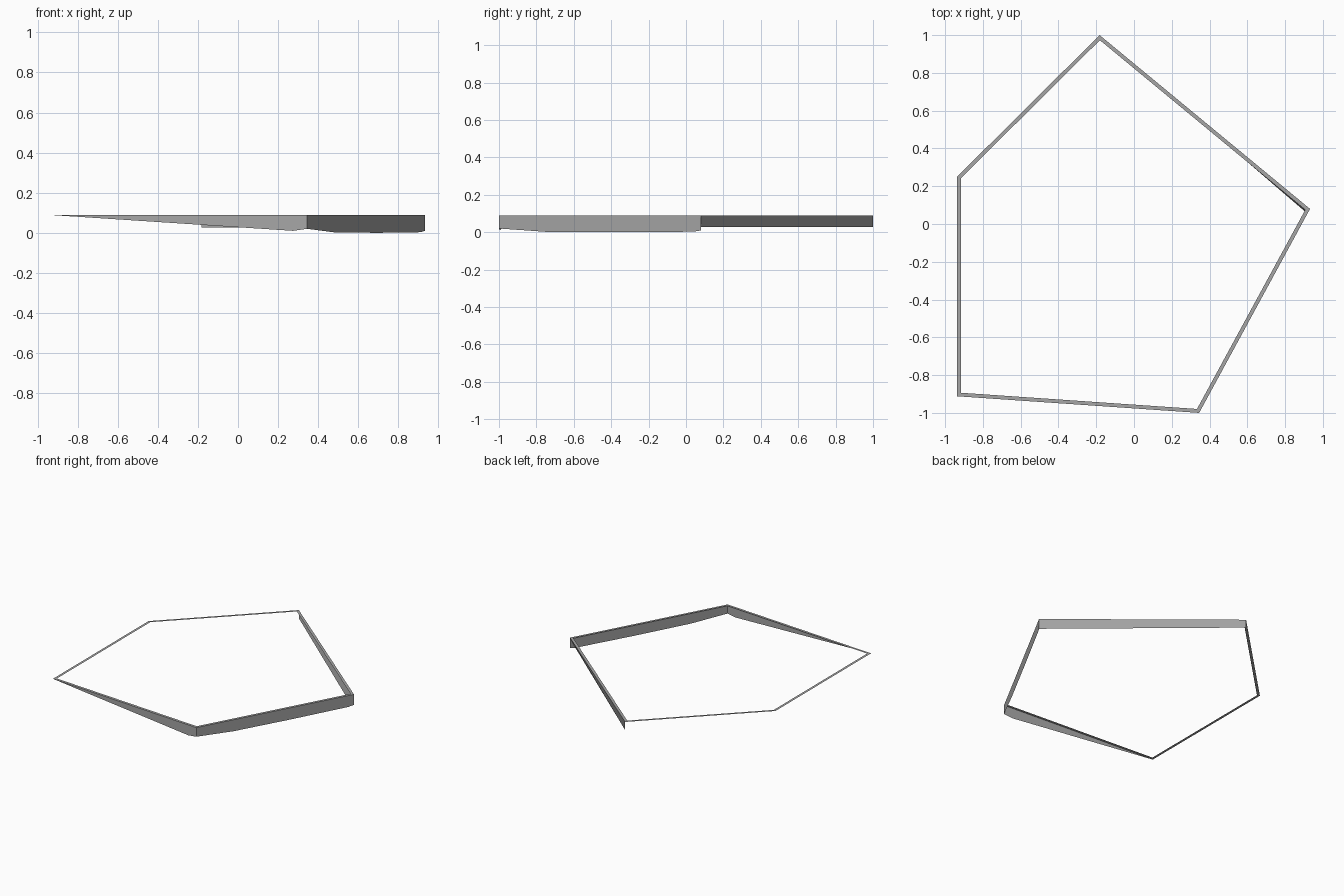
import bpy, bmesh
from mathutils import Vector

if "Cube" in bpy.data.objects:
    bpy.data.objects.remove(bpy.data.objects["Cube"])

TOP = 0.09
WIDTH = 0.02
# Pentagon outline, counter-clockwise from the left-back corner
A, B, C, D, E = (Vector(p) for p in
    ((-0.937, 0.25), (-0.182, 1.0), (0.932, 0.08), (0.345, -1.0), (-0.937, -0.912)))
ring = [A, E, D, C, B]

def inward(p, q):
    d = (q - p).normalized()
    return Vector((-d.y, d.x))

def inner_corner(i):
    n1 = inward(ring[i - 1], ring[i])
    n2 = inward(ring[i], ring[(i + 1) % 5])
    return ring[i] + (n1 + n2) * WIDTH / (1 + n1.dot(n2))

inner = [inner_corner(i) for i in range(5)]

grey = bpy.data.materials.new("mid grey")
grey.diffuse_color = (0.38, 0.38, 0.38, 1)
grey.use_nodes = True
grey.node_tree.nodes["Principled BSDF"].inputs["Base Color"].default_value = grey.diffuse_color

def add_object(name, bm):
    mesh = bpy.data.meshes.new(name)
    bm.to_mesh(mesh)
    bm.free()
    mesh.materials.append(grey)
    bpy.context.collection.objects.link(bpy.data.objects.new(name, mesh))

def skirt(name, i, stations):
    """Sheet hanging from side i; stations: (fraction, bottom height, inward lean)."""
    j = (i + 1) % 5
    n = inward(ring[i], ring[j])
    bm = bmesh.new()
    rows = []
    for t, z, lean in stations:
        o = ring[i].lerp(ring[j], t)
        b = o + n * lean
        rows.append((bm.verts.new((*o, TOP)), bm.verts.new((*b, z))))
    for a, b in zip(rows, rows[1:]):
        bm.faces.new((a[0], a[1], b[1], b[0]))
    add_object(name, bm)

# Flat rim around the whole outline
bm = bmesh.new()
out_v = [bm.verts.new((*p, TOP)) for p in ring]
in_v = [bm.verts.new((*p, TOP)) for p in inner]
for i in range(5):
    j = (i + 1) % 5
    bm.faces.new((out_v[i], out_v[j], in_v[j], in_v[i]))
add_object("top_rim", bm)

# Open-bottomed skirts below the front and right sides
skirt("front_tapered_skirt", 1, [(0, TOP - 0.001, 0), (0.945, 0.01, 0), (1, 0.02, 0)])
skirt("right_skirt", 2, [(0, 0.02, 0), (0.235, 0.002, 0), (0.6, 0.0, 0),
                         (0.965, 0.003, 0), (1, 0.01, 0)])
skirt("back_right_skirt", 3, [(0, 0.027, 0.028), (1, 0.027, 0.0)])
